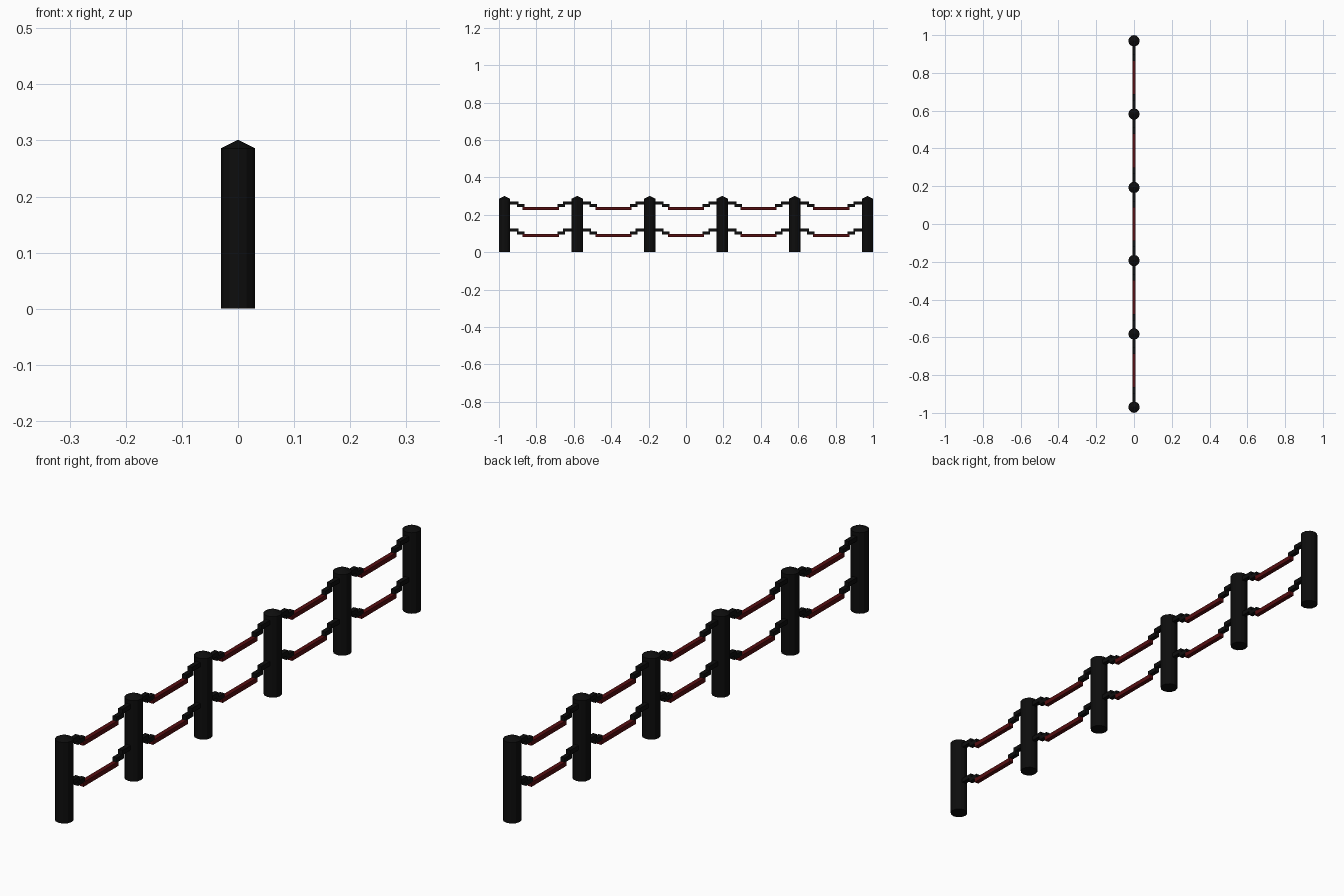
import bpy, bmesh
from mathutils import Matrix

if "Cube" in bpy.data.objects:
    bpy.data.objects.remove(bpy.data.objects["Cube"])

def material(name, rgb):
    m = bpy.data.materials.new(name)
    m.diffuse_color = (*rgb, 1)
    m.use_nodes = True
    m.node_tree.nodes["Principled BSDF"].inputs["Base Color"].default_value = m.diffuse_color
    return m

BLACK = material("black", (0.004, 0.004, 0.004))
RED = material("dark_red", (0.09, 0.004, 0.005))

SPACING, R, SIDES = 0.388, 0.03, 12
THICK = 0.016

def add_object(name, bm, mat):
    bmesh.ops.recalc_face_normals(bm, faces=bm.faces)
    me = bpy.data.meshes.new(name)
    bm.to_mesh(me)
    bm.free()
    me.materials.append(mat)
    ob = bpy.data.objects.new(name, me)
    bpy.context.collection.objects.link(ob)
    return ob

def add_bar(bm, y0, y1, z):
    mat = Matrix.Translation((0, (y0 + y1) / 2, z)) @ Matrix.Diagonal((THICK, y1 - y0, THICK, 1))
    bmesh.ops.create_cube(bm, size=1, matrix=mat)

# Round posts with shallow pointed caps
for i in range(6):
    bm = bmesh.new()
    bmesh.ops.create_cone(bm, cap_ends=True, segments=SIDES, radius1=R, radius2=R,
                          depth=0.286, matrix=Matrix.Translation((0, 0, 0.143)))
    top = [f for f in bm.faces if f.normal.z > 0.9]
    hub = bmesh.ops.poke(bm, faces=top)["verts"][0]
    hub.co.z = 0.301
    post = add_object(f"post_{i + 1}", bm, BLACK)
    post.location.y = (i - 2.5) * SPACING

# Sagging rails: red middle bar, black stepped ends
for i in range(5):
    for level, z in (("lower", 0.089), ("upper", 0.234)):
        mid = bmesh.new()
        add_bar(mid, -0.097, 0.097, z)
        ends = bmesh.new()
        for s in (-1, 1):
            for a, b, dz in ((0.088, 0.128, 0.015), (0.119, 0.175, 0.030)):
                add_bar(ends, min(s * a, s * b), max(s * a, s * b), z + dz)
        for ob in (add_object(f"{level}_rail_middle_{i + 1}", mid, RED),
                   add_object(f"{level}_rail_ends_{i + 1}", ends, BLACK)):
            ob.location.y = (i - 2) * SPACING
